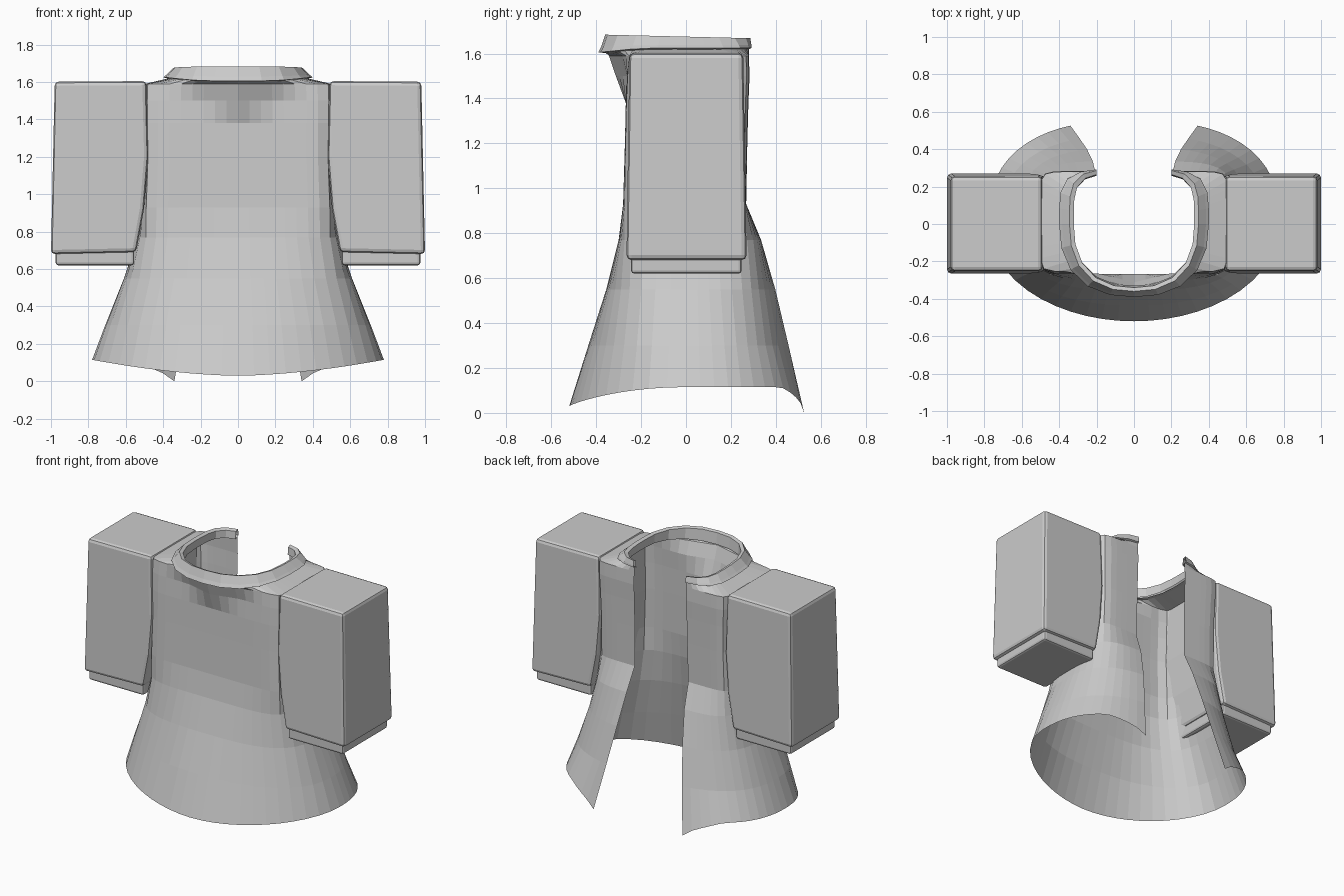
import bpy, bmesh, math

if "Cube" in bpy.data.objects:
    bpy.data.objects.remove(bpy.data.objects["Cube"])

# One plain cloth colour
cloth = bpy.data.materials.new("grey cloth")
cloth.diffuse_color = (0.6, 0.6, 0.6, 1)
cloth.use_nodes = True
cloth.node_tree.nodes["Principled BSDF"].inputs["Base Color"].default_value = cloth.diffuse_color


def make_object(name, bm):
    bmesh.ops.remove_doubles(bm, verts=bm.verts, dist=1e-5)
    bmesh.ops.recalc_face_normals(bm, faces=bm.faces)
    mesh = bpy.data.meshes.new(name)
    bm.to_mesh(mesh)
    bm.free()
    mesh.materials.append(cloth)
    ob = bpy.data.objects.new(name, mesh)
    bpy.context.collection.objects.link(ob)
    return ob


def quarter(a, b, n, start, count):
    """Superellipse quarter as (x, |y|), evenly spaced, from angle start to 90 degrees."""
    steps = 400
    pts = []
    for i in range(steps + 1):
        t = start + (math.pi / 2 - start) * i / steps
        pts.append((a * max(math.sin(t), 0) ** (2 / n), b * max(math.cos(t), 0) ** (2 / n)))
    dist = [0]
    for p, q in zip(pts, pts[1:]):
        dist.append(dist[-1] + math.dist(p, q))
    out, k = [], 0
    for i in range(count + 1):
        d = dist[-1] * i / count
        while k < steps - 1 and dist[k + 1] < d:
            k += 1
        f = (d - dist[k]) / max(dist[k + 1] - dist[k], 1e-9)
        out.append(tuple(u + (v - u) * min(f, 1) for u, v in zip(pts[k], pts[k + 1])))
    return out


def open_ring(a, front, back, nf, nb, edge, count=12):
    """Half outline from the front centre round the side to the back opening."""
    f = [(x, -y) for x, y in quarter(a, front, nf, 0, count)]
    f[-1] = (a, 0)
    start = math.asin((edge / a) ** (nb / 2))
    b = quarter(a, back, nb, start, count)[::-1]
    return f + b[1:]


def loft(bm, rings):
    """Skin half rings on both sides of x = 0."""
    for s in (1, -1):
        rows = [[bm.verts.new((s * x, y, z)) for x, y, z in r] for r in rings]
        for r0, r1 in zip(rows, rows[1:]):
            for j in range(len(r0) - 1):
                bm.faces.new((r0[j], r0[j + 1], r1[j + 1], r1[j]))


# Coat body: z, half width, front depth, back depth, front and back squareness, opening
sections = [
    (0.00, 0.78, 0.52, 0.555, 2.0, 2.5, 0.34),
    (0.30, 0.71, 0.435, 0.475, 2.3, 2.6, 0.29),
    (0.55, 0.61, 0.355, 0.405, 3.0, 3.2, 0.25),
    (0.77, 0.535, 0.30, 0.335, 5.0, 5.0, 0.22),
    (0.93, 0.507, 0.28, 0.268, 10.0, 10.0, 0.205),
    (1.20, 0.490, 0.272, 0.273, 14.0, 14.0, 0.20),
    (1.38, 0.495, 0.268, 0.278, 14.0, 14.0, 0.20),
    (1.50, 0.50, 0.262, 0.283, 14.0, 14.0, 0.20),
    (1.59, 0.50, 0.255, 0.280, 14.0, 14.0, 0.20),
    (1.62, 0.37, 0.365, 0.285, 2.4, 4.5, 0.20),
]
rings = []
for i, (z, a, f, b, nf, nb, e) in enumerate(sections):
    ring = []
    for x, y in open_ring(a, f, b, nf, nb, e):
        h = z
        if i == 0:  # curved hem, dropping at the back corners
            if y < 0:
                h = 0.03 + 0.085 * (x / 0.78) ** 1.7
            else:
                h = 0.115 * min(max((x - 0.34) / 0.25, 0), 1) ** 0.7
        if 1.38 < z < 1.6 and y < 0:  # V-shaped chest fold under the collar
            y -= 0.42 * max(0, z - 1.38 - 0.6 * x)
        if z > 1.6 and y < 0:
            h -= 0.01 * (y / f) ** 2
        ring.append((x, y, h))
    rings.append(ring)
bm = bmesh.new()
loft(bm, rings)
make_object("coat_body", bm)

# Collar: sloping outer band, top rim and inner band, open at the back
collar = [  # half width, front, back, front height, back height
    (0.34, 0.33, 0.265, 1.60, 1.61),
    (0.40, 0.39, 0.295, 1.605, 1.625),
    (0.385, 0.378, 0.295, 1.63, 1.637),
    (0.345, 0.36, 0.292, 1.684, 1.668),
    (0.322, 0.34, 0.272, 1.677, 1.66),
    (0.325, 0.33, 0.265, 1.60, 1.61),
]
rings = []
for a, f, b, zf, zb in collar:
    run = f + b if zb < zf else 0.2  # the rim slopes evenly, the hem rises fast
    ring = open_ring(a, f, b, 2.4, 4.5, 0.20, 5)
    rings.append([(x, y, zf + (zb - zf) * min(1, (y + f) / run)) for x, y in ring])
bm = bmesh.new()
loft(bm, rings)
make_object("collar", bm)


def slab(name, outline, y_of, bevel):
    """Front outline (x, z) given depth; y_of(z) returns front and back y."""
    for s, side in ((1, "right"), (-1, "left")):
        bm = bmesh.new()
        fr = [bm.verts.new((s * x, y_of(z)[0], z)) for x, z in outline]
        bk = [bm.verts.new((s * x, y_of(z)[1], z)) for x, z in outline]
        bm.faces.new(fr)
        bm.faces.new(bk)
        for i in range(len(fr)):
            j = (i + 1) % len(fr)
            bm.faces.new((fr[i], fr[j], bk[j], bk[i]))
        ob = make_object(side + "_" + name, bm)
        mod = ob.modifiers.new("soft edges", "BEVEL")
        mod.width = bevel
        mod.segments = 2
        mod.limit_method = 'ANGLE'
        mod.angle_limit = math.radians(40)


# Boxy sleeves, inner side following the waist
slab("sleeve",
     [(0.49, 1.605), (0.98, 1.602), (1.0, 0.68), (0.545, 0.69), (0.503, 0.92), (0.48, 1.2)],
     lambda z: (-0.252 - 0.013 * (1.6 - z) / 0.92, 0.255 + 0.015 * (1.6 - z) / 0.92), 0.022)

# Cuffs, slightly inset below the sleeves
slab("cuff", [(0.555, 0.72), (0.975, 0.72), (0.975, 0.62), (0.555, 0.62)],
     lambda z: (-0.245, 0.248), 0.015)
